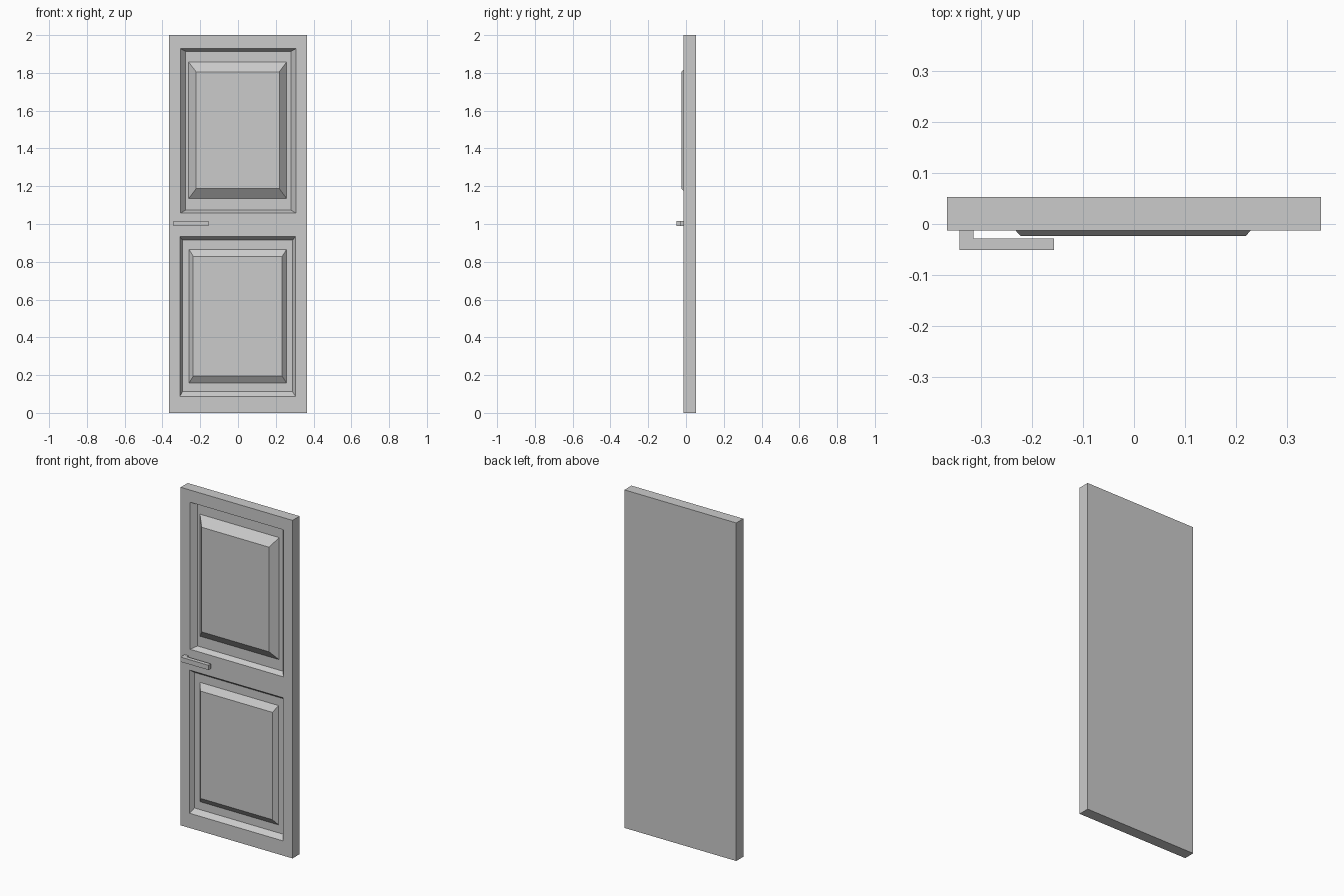
import bpy, bmesh

if "Cube" in bpy.data.objects:
    bpy.data.objects.remove(bpy.data.objects["Cube"])

HALF_W, FRONT, BACK = 0.366, -0.013, 0.053


def finish(bm, name):
    bmesh.ops.recalc_face_normals(bm, faces=bm.faces)
    mesh = bpy.data.meshes.new(name)
    bm.to_mesh(mesh)
    bm.free()
    obj = bpy.data.objects.new(name, mesh)
    bpy.context.collection.objects.link(obj)
    return obj


def ring(bm, x0, x1, z0, z1, y):
    return [bm.verts.new((x, y, z)) for x, z in ((x0, z0), (x1, z0), (x1, z1), (x0, z1))]


def bridge(bm, a, b):
    for i in range(4):
        j = (i + 1) % 4
        bm.faces.new((a[i], a[j], b[j], b[i]))


# Each panel: opening edge, recess floor edge, raised field base, raised field front
lower = [(-0.308, 0.305, 0.087, 0.934, FRONT), (-0.294, 0.289, 0.112, 0.914, 0.013),
         (-0.259, 0.257, 0.159, 0.865, 0.013), (-0.237, 0.234, 0.194, 0.829, -0.013)]
upper = [(-0.304, 0.307, 1.058, 1.928, FRONT), (-0.278, 0.281, 1.073, 1.914, 0.018),
         (-0.261, 0.257, 1.135, 1.857, 0.018), (-0.222, 0.219, 1.187, 1.806, -0.023)]

# Door leaf with two recessed and raised panels
bm = bmesh.new()
stacks = [[ring(bm, *r) for r in p] for p in (lower, upper)]
for s in stacks:
    for a, b in zip(s, s[1:]):
        bridge(bm, a, b)
    bm.faces.new(s[-1])
lo, up = stacks[0][0], stacks[1][0]
f = ring(bm, -HALF_W, HALF_W, 0, 2, FRONT)
k = ring(bm, -HALF_W, HALF_W, 0, 2, BACK)
mid_l = bm.verts.new((-HALF_W, FRONT, 1.0))
mid_r = bm.verts.new((HALF_W, FRONT, 1.0))
# Stiles and rails around the openings
for face in ((f[0], f[1], lo[1], lo[0]), (f[1], mid_r, lo[2], lo[1]), (mid_l, f[0], lo[0], lo[3]),
             (lo[3], lo[2], up[1], up[0]), (mid_r, up[1], lo[2]), (mid_l, lo[3], up[0]),
             (mid_r, f[2], up[2], up[1]), (f[3], mid_l, up[0], up[3]), (f[2], f[3], up[3], up[2])):
    bm.faces.new(face)
# Edges and back
bm.faces.new((f[0], k[0], k[1], f[1]))
bm.faces.new((f[1], k[1], k[2], f[2], mid_r))
bm.faces.new((f[2], k[2], k[3], f[3]))
bm.faces.new((f[3], k[3], k[0], f[0], mid_l))
bm.faces.new(k)
finish(bm, "door_leaf")

# L-shaped lever handle, extruded vertically
bm = bmesh.new()
profile = [(-0.341, FRONT), (-0.341, -0.051), (-0.157, -0.051), (-0.157, -0.028),
           (-0.314, -0.028), (-0.314, FRONT)]
face = bm.faces.new([bm.verts.new((x, y, 0.989)) for x, y in profile])
ext = bmesh.ops.extrude_face_region(bm, geom=[face])
bmesh.ops.translate(bm, vec=(0, 0, 0.028),
                    verts=[g for g in ext["geom"] if isinstance(g, bmesh.types.BMVert)])
finish(bm, "lever_handle")
